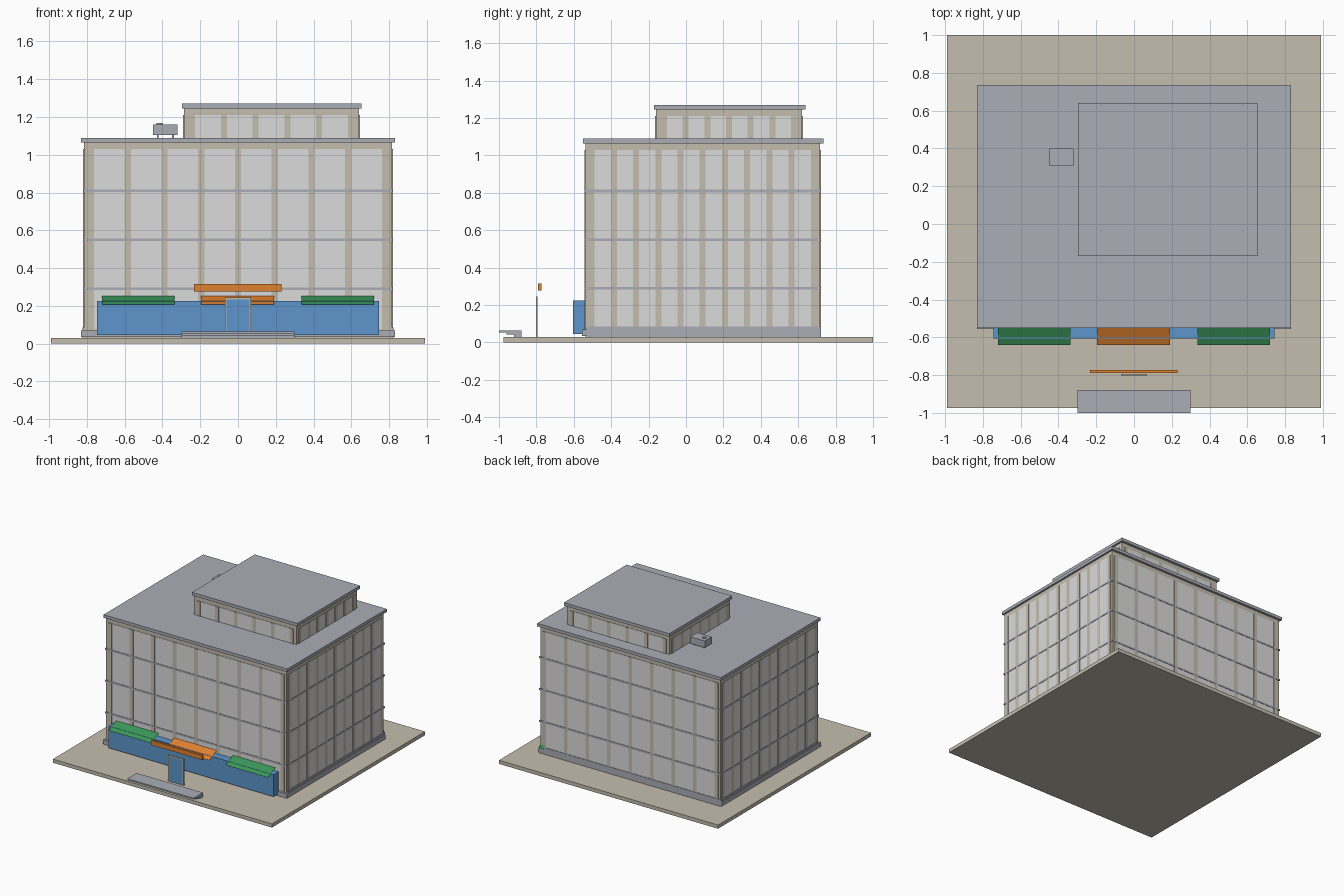
import bpy
import bmesh

cube = bpy.data.objects.get("Cube")
if cube:
    bpy.data.objects.remove(cube, do_unlink=True)


def material(name, rgb):
    m = bpy.data.materials.new(name)
    m.use_nodes = True
    m.diffuse_color = (*rgb, 1)
    m.node_tree.nodes["Principled BSDF"].inputs["Base Color"].default_value = (*rgb, 1)
    return m


tan = material("tan stone", (0.56, 0.51, 0.43))
glass = material("pale panel", (0.71, 0.71, 0.71))
grey = material("slate grey", (0.40, 0.42, 0.47))
blue = material("shop blue", (0.11, 0.30, 0.60))
green = material("awning green", (0.04, 0.30, 0.10))
orange = material("awning orange", (0.74, 0.22, 0.03))


def finish(name, bm, mat):
    mesh = bpy.data.meshes.new(name)
    bm.to_mesh(mesh)
    bm.free()
    mesh.materials.append(mat)
    ob = bpy.data.objects.new(name, mesh)
    bpy.context.collection.objects.link(ob)
    return ob


def add_box(bm, x, y, z):
    verts = bmesh.ops.create_cube(bm, size=1)["verts"]
    for v in verts:
        for i, (lo, hi) in enumerate((x, y, z)):
            v.co[i] = lo if v.co[i] < 0 else hi


def box(name, mat, x, y, z):
    bm = bmesh.new()
    add_box(bm, x, y, z)
    return finish(name, bm, mat)


def grow(span, d):
    return (span[0] - d, span[1] + d)


def awning(name, mat, x, y, z):
    # single sloping sheet, from its high edge y[0], z[0] to its low edge y[1], z[1]
    bm = bmesh.new()
    corners = [(x[0], y[1], z[1]), (x[1], y[1], z[1]), (x[1], y[0], z[0]), (x[0], y[0], z[0])]
    face = bm.faces.new([bm.verts.new(c) for c in corners])
    face.normal_update()
    if face.normal.z < 0:
        face.normal_flip()
    return finish(name, bm, mat)


def facade(name, x, y, z, bays_x, bays_y, margin_x, margin_y):
    """Panel plates and pilasters on all four sides of a block."""
    panels, posts = bmesh.new(), bmesh.new()
    half = 0.016
    for axis, bays, margin in ((0, bays_x, margin_x), (1, bays_y, margin_y)):
        along, across = (x, y) if axis == 0 else (y, x)
        a, b = along[0] + margin, along[1] - margin
        step = (b - a) / bays
        for side in (0, 1):
            def plate(bm, lo, hi, proud):
                p = across[side]
                depth = (p - proud, p) if side == 0 else (p, p + proud)
                if axis == 0:
                    add_box(bm, (lo, hi), depth, z)
                else:
                    add_box(bm, depth, (lo, hi), z)
            for i in range(bays):
                plate(panels, a + i * step + half, a + (i + 1) * step - half, 0.003)
            for i in range(bays + 1):
                plate(posts, a + i * step - half, a + i * step + half, 0.005)
    finish(name + "_panels", panels, glass)
    finish(name + "_pilasters", posts, tan)


# Ground slab
box("ground_slab", tan, (-0.99, 0.99), (-0.975, 1), (0, 0.03))

# Main block with its facade
bx, by = (-0.815, 0.815), (-0.537, 0.716)
box("main_block", tan, bx, by, (0.03, 1.065))
facade("main", bx, by, (0.075, 1.03), 8, 10, 0.037, 0.032)
for i, z in enumerate((0.29, 0.55, 0.81)):
    box(f"floor_band_{i + 1}", grey, grow(bx, 0.006), grow(by, 0.006), (z - 0.007, z + 0.007))
box("base_course", grey, grow(bx, 0.007), (-0.53, 0.723), (0.03, 0.085))
box("plinth", grey, (-0.83, 0.83), (-0.555, 0.72), (0.035, 0.07))
box("main_roof", grey, (-0.83, 0.83), (-0.55, 0.735), (1.065, 1.09))

# Penthouse
px, py = (-0.285, 0.64), (-0.16, 0.62)
box("penthouse_block", tan, px, py, (1.09, 1.245))
facade("penthouse", px, py, (1.09, 1.21), 5, 6, 0.042, 0.042)
box("penthouse_roof", grey, (-0.297, 0.655), (-0.17, 0.64), (1.245, 1.27))

# Rooftop unit on two feet
box("roof_unit", grey, (-0.45, -0.32), (0.31, 0.40), (1.105, 1.16))
for side, x in (("right", -0.43), ("left", -0.35)):
    box(f"roof_unit_{side}_foot", grey, (x, x + 0.01), (0.33, 0.38), (1.09, 1.105))
bm = bmesh.new()
bmesh.ops.create_cone(bm, cap_ends=True, segments=12, radius1=0.016, radius2=0.016, depth=0.008)
bmesh.ops.translate(bm, verts=bm.verts, vec=(-0.415, 0.355, 1.163))
finish("roof_unit_fan", bm, grey)

# Shop front and awnings
box("shop_front", blue, (-0.745, 0.745), (-0.605, -0.537), (0.045, 0.225))
for name, mat, x in (("right_awning", green, (-0.72, -0.335)),
                     ("centre_awning", orange, (-0.195, 0.19)),
                     ("left_awning", green, (0.335, 0.72))):
    awning(name, mat, x, (-0.545, -0.64), (0.252, 0.207))
awning("rear_awning", green, (0.77, 0.81), (0.722, 0.735), (0.10, 0.075))

# Free-standing entrance: door, frame and sign board
box("door", blue, (-0.062, 0.062), (-0.799, -0.795), (0.03, 0.235))
for side, x in (("right", -0.07), ("left", 0.062)):
    box(f"door_{side}_jamb", tan, (x, x + 0.008), (-0.803, -0.793), (0.03, 0.245))
box("door_lintel", tan, (-0.062, 0.062), (-0.803, -0.793), (0.235, 0.245))
box("sign_board", orange, (-0.232, 0.23), (-0.79, -0.773), (0.277, 0.315))

# Entrance steps
for i, y in enumerate((-0.92, -0.96, -1.0)):
    z = 0.03 + 0.0115 * i
    box(f"entrance_step_{i + 1}", grey, (-0.30, 0.30), (y, -0.88), (z, z + 0.0115))
